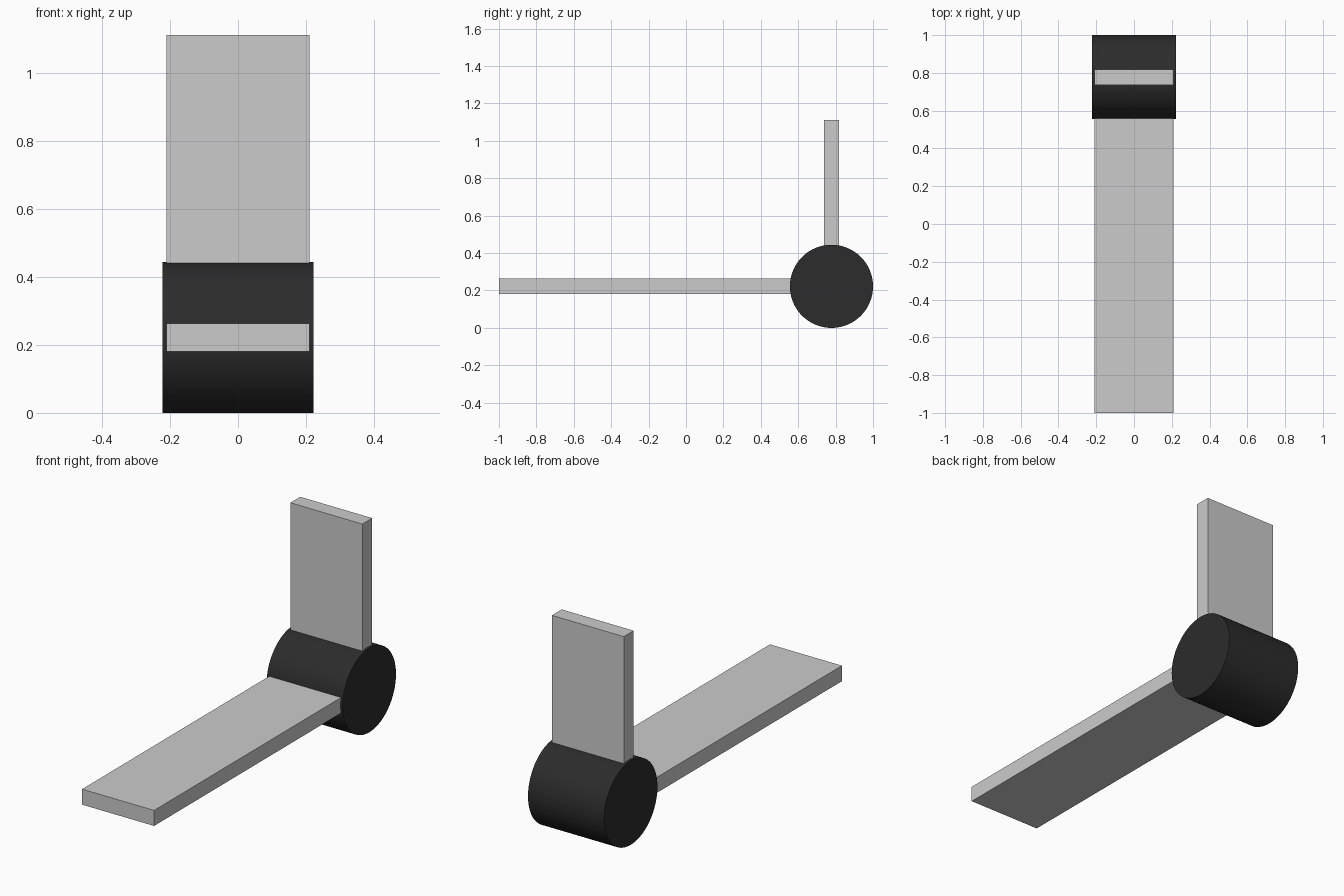
import bpy
import math

if "Cube" in bpy.data.objects:
    bpy.data.objects.remove(bpy.data.objects["Cube"])

R = 2 / 9               # hub radius, the basic unit of the model
HUB_Y, HUB_Z = 1 - R, R
WIDTH, THICK = 0.42, 0.082


def box(name, lo, hi):
    """Axis-aligned box between two corners."""
    centre = [(a + b) / 2 for a, b in zip(lo, hi)]
    bpy.ops.mesh.primitive_cube_add(size=1, location=centre)
    ob = bpy.context.object
    ob.name = name
    ob.scale = [b - a for a, b in zip(lo, hi)]
    bpy.ops.object.transform_apply(location=False, rotation=False, scale=True)
    return ob


# Dark hinge barrel lying along x
bpy.ops.mesh.primitive_cylinder_add(vertices=96, radius=R, depth=2 * R,
                                    location=(0, HUB_Y, HUB_Z),
                                    rotation=(0, math.pi / 2, 0))
hub = bpy.context.object
hub.name = "hinge_barrel"
bpy.ops.object.transform_apply(location=False, rotation=True, scale=False)
bpy.ops.object.shade_smooth_by_angle(angle=math.radians(30))
dark = bpy.data.materials.new("dark")
dark.diffuse_color = (0.025, 0.025, 0.025, 1)
dark.use_nodes = True
dark.node_tree.nodes["Principled BSDF"].inputs["Base Color"].default_value = dark.diffuse_color
hub.data.materials.append(dark)

# Two flat arms starting at the barrel axis
w, t = WIDTH / 2, THICK / 2
box("long_arm", (-w, -1, HUB_Z - t), (w, HUB_Y, HUB_Z + t))
box("upright_arm", (-w, HUB_Y - t, HUB_Z), (w, HUB_Y + t, 5 * R))
